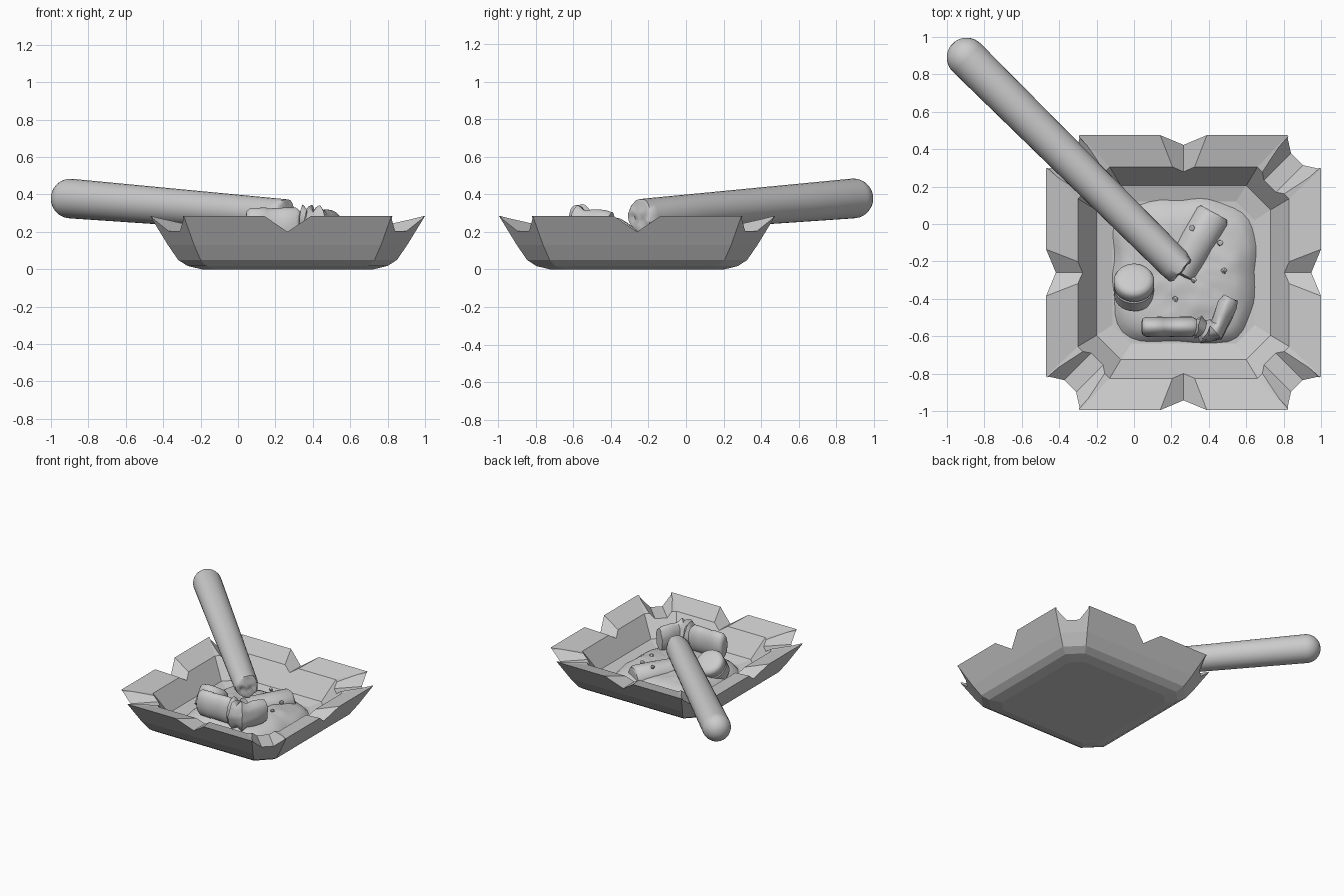
import bpy, bmesh, math, random
from mathutils import Vector, noise

if "Cube" in bpy.data.objects:
    bpy.data.objects.remove(bpy.data.objects["Cube"])

random.seed(4)
CX, CY = 0.265, -0.26      # tray centre


def finish(name, bm, smooth=None):
    bmesh.ops.recalc_face_normals(bm, faces=bm.faces)
    me = bpy.data.meshes.new(name)
    bm.to_mesh(me)
    bm.free()
    ob = bpy.data.objects.new(name, me)
    bpy.context.collection.objects.link(ob)
    if smooth:
        bpy.ops.object.select_all(action='DESELECT')
        bpy.context.view_layer.objects.active = ob
        ob.select_set(True)
        bpy.ops.object.shade_smooth_by_angle(angle=math.radians(smooth))
    return ob


def loft(bm, rings):
    """Skin equal-length closed rings and cap both ends."""
    rows = [[bm.verts.new(p) for p in r] for r in rings]
    n = len(rows[0])
    for a, b in zip(rows, rows[1:]):
        for i in range(n):
            bm.faces.new((a[i], a[(i + 1) % n], b[(i + 1) % n], b[i]))
    bm.faces.new(rows[0][::-1])
    bm.faces.new(rows[-1])


def octagon(h, c, z):
    """Square of half-size h with corners chamfered by c."""
    f = h - c
    pts = [(h, -f), (h, f), (f, h), (-f, h), (-h, f), (-h, -f), (-f, -h), (f, -h)]
    return [Vector((CX + x, CY + y, z)) for x, y in pts]


def tube(name, stations, squash=1.0, rough=0.0, rough_from=0, n=28, smooth=50):
    """Round body along (x, y, z, radius) stations; squash narrows it sideways."""
    pts = [Vector(s[:3]) for s in stations]
    rings = []
    for i, s in enumerate(stations):
        t = (pts[min(i + 1, len(pts) - 1)] - pts[max(i - 1, 0)]).normalized()
        side = t.cross(Vector((0, 0, 1))).normalized()
        up = side.cross(t)
        ring = []
        for k in range(n):
            a = 2 * math.pi * k / n
            p = pts[i] + s[3] * (math.cos(a) * squash * side + math.sin(a) * up)
            if i >= rough_from:
                p += noise.noise_vector(p * 22) * rough
            ring.append(p)
        rings.append(ring)
    bm = bmesh.new()
    loft(bm, rings)
    return finish(name, bm, smooth)


def straight(a, b, profile):
    """Stations on the line a-b from (distance, radius) pairs."""
    a, b = Vector(a), Vector(b)
    d = (b - a).normalized()
    return [(*(a + d * t), r) for t, r in profile]


# Tray: outer wall up, sloped rim, inner wall down to the floor
bm = bmesh.new()
loft(bm, [octagon(h, c, z) for h, c, z in [
    (0.46, 0.08, 0.0), (0.535, 0.10, 0.018), (0.585, 0.12, 0.05), (0.64, 0.14, 0.13),
    (0.735, 0.18, 0.285), (0.565, 0.17, 0.24), (0.465, 0.13, 0.085), (0.38, 0.10, 0.06)]])
tray = finish("tray", bm)

# Rim notches: V at each side, wider U at each corner
v_shape = [(0, 0.2), (0.235, 0.36), (-0.235, 0.36)]
u_shape = [(-0.045, 0.205), (0.045, 0.205), (0.115, 0.27), (0.15, 0.38), (-0.15, 0.38), (-0.115, 0.27)]
bm = bmesh.new()
for k in range(8):
    a = k * math.pi / 4
    out = Vector((math.cos(a), math.sin(a), 0))
    side = Vector((-out.y, out.x, 0))
    shape = u_shape if k % 2 else v_shape
    loft(bm, [[Vector((CX, CY, z)) + out * d + side * s for s, z in shape] for d in (0.45, 1.2)])
cutter = finish("notch_cutter", bm)
cutter.hide_render = True
cutter.hide_set(True)
mod = tray.modifiers.new("notches", 'BOOLEAN')
mod.operation = 'DIFFERENCE'
mod.solver = 'EXACT'
mod.object = cutter
bpy.context.view_layer.objects.active = tray
bpy.ops.object.modifier_apply(modifier=mod.name)
bpy.data.objects.remove(cutter)

# Cigar: rounded head at the far end, slight taper, crumbly burnt tip
a, b = Vector((-0.895, 0.89, 0.378)), Vector((0.25, -0.245, 0.285))
length = (b - a).length
R = 0.106
prof = [(-R * math.cos(math.radians(q)), R * math.sin(math.radians(q))) for q in range(10, 91, 10)]
prof += [(length * f, R - 0.016 * f) for f in (0.25, 0.5, 0.75, 0.97)]
prof += [(length, 0.085), (length + 0.008, 0.068), (length + 0.004, 0.045), (length + 0.01, 0.02)]
tube("cigar", straight(a, b, prof), rough=0.014, rough_from=len(prof) - 4)

# Upright stub leaning in the ash, with a small groove
tube("leaning_stub", straight((0, -0.37, 0.11), (0, -0.29, 0.22), [
    (-0.02, 0.105), (0.055, 0.108), (0.062, 0.102), (0.07, 0.108), (0.115, 0.108),
    (0.132, 0.1), (0.142, 0.08), (0.146, 0.04)]), smooth=40)

# Crushed stub: straight half, crumpled folds, bent end
path = [(0.04, -0.55, 0.225, 0.05), (0.046, -0.55, 0.225, 0.085), (0.065, -0.55, 0.225, 0.102),
        (0.15, -0.55, 0.225, 0.105), (0.155, -0.55, 0.225, 0.1), (0.24, -0.55, 0.225, 0.104),
        (0.31, -0.55, 0.225, 0.105), (0.33, -0.55, 0.225, 0.085), (0.345, -0.553, 0.225, 0.12),
        (0.365, -0.56, 0.225, 0.085), (0.38, -0.57, 0.22, 0.125), (0.405, -0.58, 0.22, 0.09),
        (0.43, -0.57, 0.22, 0.12), (0.455, -0.54, 0.22, 0.09), (0.475, -0.49, 0.22, 0.1),
        (0.50, -0.43, 0.22, 0.098), (0.515, -0.395, 0.22, 0.085)]
tube("crushed_stub", path, squash=0.52, rough=0.008, rough_from=7)

# Half-buried stub behind the cigar tip
tube("buried_stub", straight((0.24, -0.27, 0.1), (0.43, 0.06, 0.1), [
    (0, 0.06), (0.01, 0.09), (0.2, 0.095), (0.36, 0.095), (0.38, 0.08)]), rough=0.006)

# Ash heap: lumpy squarish mound on the tray floor
bm = bmesh.new()
rings, N = [], 56
for j in range(14):
    f = 1 - j / 13.5
    ring = []
    for k in range(N):
        t = 2 * math.pi * k / N
        c, s = math.cos(t), math.sin(t)
        r = 0.385 / (abs(c) ** 4 + abs(s) ** 4) ** 0.25
        r *= 1 + 0.09 * noise.noise(Vector((c * 2, s * 2, 3)))
        x, y = CX + c * r * f, -0.25 + s * r * f
        z = 0.05 + 0.09 * (1 - f ** 5) ** 0.7
        z += (1 - f ** 6) * (0.03 * noise.noise(Vector((x * 5, y * 5, 1))) + 0.01 * noise.noise(Vector((x * 17, y * 17, 5))))
        ring.append(Vector((x, y, z)))
    rings.append(ring)
loft(bm, rings)
finish("ash_heap", bm, 50)

# Loose ash crumbs
bm = bmesh.new()
for x, y, z in [(0.31, -0.02, 0.19), (0.48, -0.25, 0.15), (0.32, -0.3, 0.15), (0.46, -0.1, 0.16), (0.22, -0.4, 0.15)]:
    new = bmesh.ops.create_icosphere(bm, subdivisions=1, radius=0.02)['verts']
    for v in new:
        v.co = v.co * random.uniform(0.6, 1.1) + Vector((x, y, z))
finish("ash_crumbs", bm)
